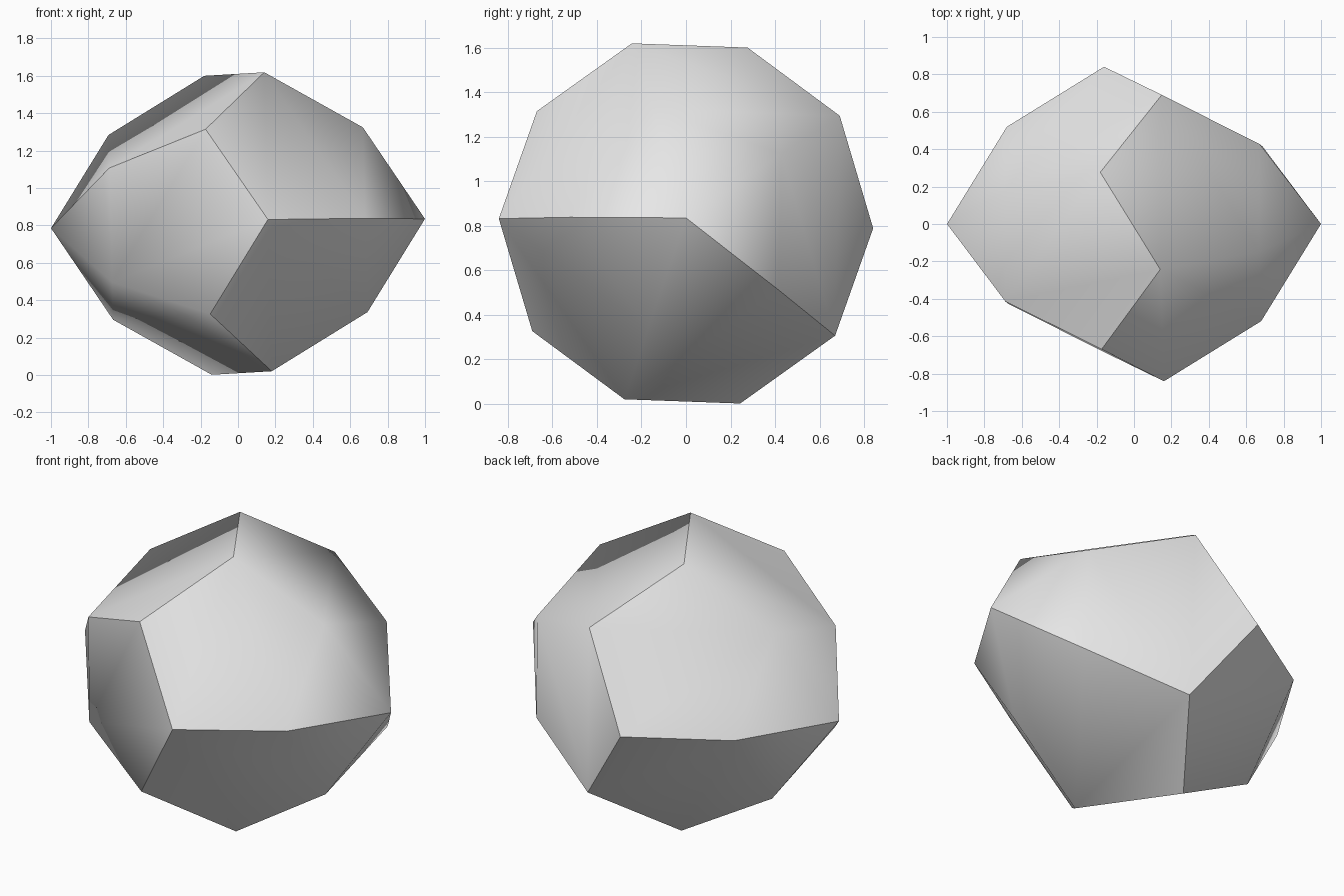
import bpy, bmesh
from math import radians, cos, sin
from mathutils import Matrix

cube = bpy.data.objects.get("Cube")
if cube:
    bpy.data.objects.remove(cube)

# Proportions of a regular dodecahedron standing on one of its face axes
RADIUS = 0.856
INNER_X, INNER_R = 0.7947 * RADIUS, 0.6071 * RADIUS
OUTER_X, OUTER_R = 0.1876 * RADIUS, 0.9822 * RADIUS
START = 178.8
CENTRE_Z = 0.81

bm = bmesh.new()


def ring(x, r, start):
    """Five vertices around the x axis."""
    angles = [radians(start + 72 * i) for i in range(5)]
    return [bm.verts.new((x, r * cos(a), r * sin(a))) for a in angles]


# Apex, inner ring and outer ring of each half
halves = []
for side, start in ((1, START), (-1, START + 36)):
    halves.append((bm.verts.new((side, 0, 0)),
                   ring(side * INNER_X, INNER_R, start),
                   ring(side * OUTER_X, OUTER_R, start)))

# Each half: five pentagons, capped by a five-sided pyramid
for h, (apex, inner, outer) in enumerate(halves):
    far_ring = halves[1 - h][2]
    for i in range(5):
        n = (i + 1) % 5
        bm.faces.new((apex, inner[i], inner[n]))
        bm.faces.new((inner[i], outer[i], far_ring[(i + h) % 5], outer[n], inner[n]))

bmesh.ops.recalc_face_normals(bm, faces=bm.faces)
for face in bm.faces:
    face.smooth = True


def sharpen(a, b):
    edge = bm.edges.get((a, b))
    if edge:
        edge.smooth = False


# Sharp zigzag girdle, and two sharp ridges running to each apex
for a in halves[0][2]:
    for b in halves[1][2]:
        sharpen(a, b)
for (apex, inner, outer), ridges in zip(halves, ((0, 2), (2, 4))):
    for i in ridges:
        sharpen(apex, inner[i])
        sharpen(inner[i], outer[i])

# Slight lean of the long axis, then stand on the ground
bm.transform(Matrix.Translation((0, 0, CENTRE_Z)) @ Matrix.Rotation(-0.025, 4, 'Y'))

mesh = bpy.data.meshes.new("faceted_stone")
bm.to_mesh(mesh)
bm.free()
stone = bpy.data.objects.new("faceted_stone", mesh)
bpy.context.collection.objects.link(stone)

# Plain grey
grey = bpy.data.materials.new("light_grey")
grey.use_nodes = True
colour = (0.8, 0.8, 0.8, 1)
grey.diffuse_color = colour
grey.node_tree.nodes["Principled BSDF"].inputs["Base Color"].default_value = colour
mesh.materials.append(grey)
